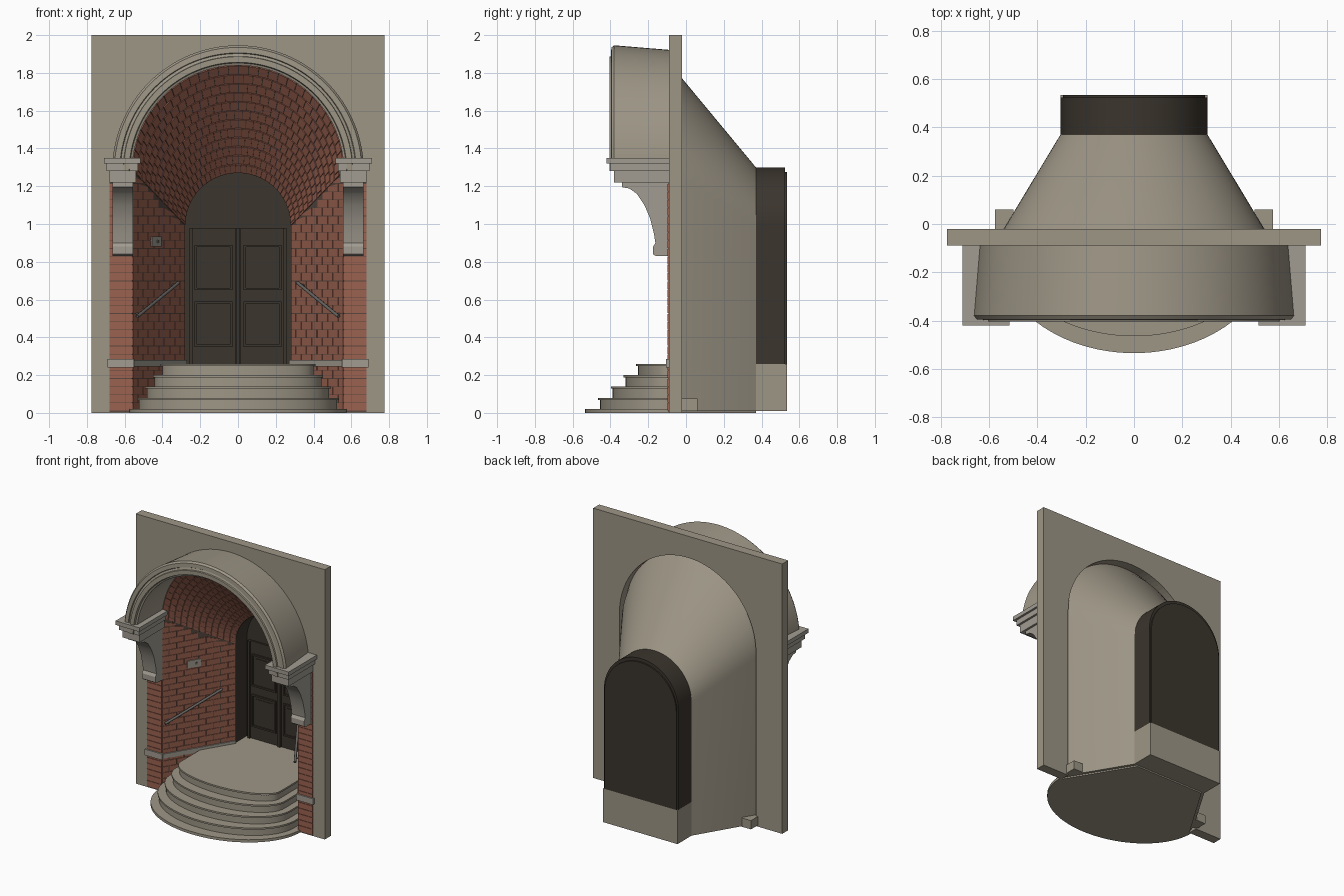
import bpy, bmesh
from math import sin, cos, pi, hypot

cube = bpy.data.objects.get("Cube")
if cube:
    bpy.data.objects.remove(cube, do_unlink=True)


def material(name, r, g, b):
    m = bpy.data.materials.new(name)
    m.use_nodes = True
    m.diffuse_color = (r, g, b, 1)
    m.node_tree.nodes["Principled BSDF"].inputs["Base Color"].default_value = (r, g, b, 1)
    return m


STONE = material("warm_stone", 0.34, 0.305, 0.24)
PALE = material("pale_stone", 0.36, 0.335, 0.285)
BRICK = material("red_brick", 0.33, 0.122, 0.08)
MORTAR = material("dark_mortar", 0.10, 0.065, 0.05)
WOOD = material("dark_wood", 0.043, 0.035, 0.026)
METAL = material("grey_metal", 0.13, 0.125, 0.115)


def finish(name, bm, mats, smooth=False):
    bmesh.ops.recalc_face_normals(bm, faces=bm.faces)
    me = bpy.data.meshes.new(name)
    bm.to_mesh(me)
    bm.free()
    for m in mats:
        me.materials.append(m)
    ob = bpy.data.objects.new(name, me)
    bpy.context.collection.objects.link(ob)
    if smooth:
        bpy.ops.object.select_all(action="DESELECT")
        ob.select_set(True)
        bpy.context.view_layer.objects.active = ob
        bpy.ops.object.shade_smooth_by_angle(angle=0.5)
    return ob


def sweep(name, sections, mats, smooth=False, painted=None):
    """Skin closed cross-sections in order and cap both ends."""
    bm = bmesh.new()
    rows = [[bm.verts.new(p) for p in s] for s in sections]
    n = len(rows[0])
    for a, b in zip(rows, rows[1:]):
        for i in range(n):
            j = (i + 1) % n
            f = bm.faces.new((a[i], a[j], b[j], b[i]))
            f.material_index = 1 if i == painted else 0
    bm.faces.new(rows[0])
    bm.faces.new(rows[-1])
    return finish(name, bm, mats, smooth)


def prism(name, pts, axis, lo, hi, mat, smooth=False):
    """Extrude a 2D outline along one axis."""
    def put(p, h):
        q = list(p)
        q.insert("xyz".index(axis), h)
        return q
    return sweep(name, [[put(p, h) for p in pts] for h in (lo, hi)], [mat], smooth)


def box(name, x0, x1, y0, y1, z0, z1, mat):
    return prism(name, [(x0, y0), (x1, y0), (x1, y1), (x0, y1)], "z", z0, z1, mat)


def arch(hw, spring, base, n=48):
    arc = [(hw * cos(pi * i / n), spring + hw * sin(pi * i / n)) for i in range(n + 1)]
    return [(hw, base)] + arc + [(-hw, base)]


# Shared niche dimensions: front and back of the tapering recess
FRONT, BACK = -0.09, 0.37
HW0, HW1, SP0, SP1 = 0.56, 0.28, 1.28, 0.99
SLOPE = (HW0 - HW1) / (BACK - FRONT)
LENGTH = hypot(HW0 - HW1, BACK - FRONT)
NX, NY = (BACK - FRONT) / LENGTH, (HW0 - HW1) / LENGTH

# Wall slab with arched opening
opening = arch(HW0, SP0, 0)
prism("wall_slab", [(0.775, 0), (0.775, 2), (-0.775, 2), (-0.775, 0)] + opening[::-1],
      "y", FRONT, -0.02, STONE)

# Tapering niche shell, lined with mortar on the inside
rings = [(0.54, 1.23, -0.02), (0.305, 0.995, BACK), (HW1, SP1, BACK), (HW0, SP0, FRONT)]
outlines = [[(x, y, z) for x, z in arch(hw, sp, 0.01)] for hw, sp, y in rings]
sweep("niche_shell", list(zip(*outlines)), [STONE, MORTAR], True, painted=2)


# Brick lining
def wall_point(side, u, z, off):
    return (side * (HW0 - u * (HW0 - HW1) - off * NX), FRONT + u * (BACK - FRONT) - off * NY, z)


def vault_point(u, ang, off):
    r = HW0 - u * (HW0 - HW1) - off
    return (r * cos(ang), FRONT + u * (BACK - FRONT), SP0 - u * (SP0 - SP1) + r * sin(ang))


def add_brick(bm, inner, outer):
    a, b = [[bm.verts.new(p) for p in q] for q in (inner, outer)]
    bm.faces.new(a)
    bm.faces.new(b)
    for i in range(4):
        j = (i + 1) % 4
        bm.faces.new((a[i], a[j], b[j], b[i]))


def courses(total, count, odd):
    """Running-bond spans along a course."""
    step = total / count
    for k in range(count + odd):
        lo, hi = (k - odd / 2) * step, (k + 1 - odd / 2) * step
        yield max(lo, 0), min(hi, total)


COURSE, JOINT, THICK = 0.043, 0.0035, 0.004
bm = bmesh.new()
for side in (-1, 1):
    for row in range(30):
        z0, z1 = row * COURSE + 0.012, (row + 1) * COURSE + 0.012 - JOINT
        for u0, u1 in courses(1, 5, row % 2):
            u1 -= 0.012
            tops = [min(z1, SP0 - u * (SP0 - SP1)) for u in (u0, u1)]
            if min(tops) <= z0 + 0.002:
                continue
            corners = [(u0, z0), (u1, z0), (u1, tops[1]), (u0, tops[0])]
            add_brick(bm, *[[wall_point(side, u, z, o) for u, z in corners] for o in (THICK, -0.001)])
finish("side_wall_bricks", bm, [BRICK])

bm = bmesh.new()
RINGS = 12
for ring in range(RINGS):
    u0, u1 = ring / RINGS, (ring + 1) / RINGS - 0.009
    for a0, a1 in courses(pi, 32, ring % 2):
        a1 -= 0.009
        corners = [(u0, a0), (u1, a0), (u1, a1), (u0, a1)]
        add_brick(bm, *[[vault_point(u, a, o) for u, a in corners] for o in (THICK, -0.001)])
finish("vault_bricks", bm, [BRICK])

# Projecting arch hood, a moulded profile (radius, y) swept round a half circle
hood = [(0.56, -0.09), (0.56, -0.385), (0.572, -0.39), (0.576, -0.405), (0.606, -0.405),
        (0.608, -0.395), (0.622, -0.39), (0.626, -0.397), (0.655, -0.395), (0.666, -0.38),
        (0.642, -0.09)]
sweep("arch_hood", [[(r * cos(pi * i / 64), y, SP0 + r * sin(pi * i / 64)) for r, y in hood]
                    for i in range(65)], [STONE], True)

# Corbel side profile (y, z)
corbel = [(-0.09, 1.22), (-0.34, 1.22), (-0.34, 1.195), (-0.30, 1.188), (-0.26, 1.16),
          (-0.22, 1.10), (-0.19, 1.03), (-0.17, 0.95), (-0.162, 0.90), (-0.174, 0.88),
          (-0.174, 0.84), (-0.16, 0.83), (-0.09, 0.83)]

for s, tag in ((1, "left"), (-1, "right")):
    def sbox(name, x0, x1, *rest):
        return box(tag + "_" + name, min(s * x0, s * x1), max(s * x0, s * x1), *rest)

    # Impost mouldings and corbel
    sbox("impost_top", 0.515, 0.71, -0.42, FRONT, 1.32, 1.35, PALE)
    sbox("impost_middle", 0.53, 0.695, -0.40, FRONT, 1.28, 1.32, PALE)
    sbox("impost_bottom", 0.54, 0.68, -0.38, FRONT, 1.22, 1.28, PALE)
    prism(tag + "_corbel", corbel, "x", s * 0.555, s * 0.665, PALE, True)

    # Brick pilaster with one brick per course, and its stone band
    sbox("pilaster_mortar", 0.561, 0.679, -0.093, FRONT, 0.005, 1.22, MORTAR)
    for row in range(28):
        z = row * COURSE + 0.012
        sbox("pilaster_brick", 0.56, 0.68, -0.097, FRONT, z, z + COURSE - JOINT, BRICK)
    sbox("pilaster_band", 0.55, 0.69, -0.107, FRONT, 0.24, 0.285, PALE)

    # Stone band along the niche wall
    sweep(tag + "_wall_band", [[wall_point(s, u, z, o) for z, o in
          ((0.245, 0), (0.245, 0.012), (0.28, 0.012), (0.28, 0))] for u in (0, 1)], [PALE])

    # Step end poking out behind the wall
    sbox("step_end", 0.50, 0.575, -0.03, 0.06, 0.01, 0.075, STONE)

    # Handrail with end brackets
    def tube(name, ends, radius):
        cu = bpy.data.curves.new(name, "CURVE")
        cu.dimensions = "3D"
        cu.bevel_depth, cu.bevel_resolution, cu.use_fill_caps = radius, 2, True
        sp = cu.splines.new("POLY")
        sp.points.add(len(ends) - 1)
        for pt, e in zip(sp.points, ends):
            pt.co = (*e, 1)
        cu.materials.append(METAL)
        bpy.context.collection.objects.link(bpy.data.objects.new(name, cu))
    rail = [(u, 0.51 + (u - 0.02) * 0.23) for u in (0.02, 0.8)]
    tube(tag + "_handrail", [wall_point(s, u, z, 0.025) for u, z in rail], 0.009)
    for u in (0.08, 0.74):
        z = 0.51 + (u - 0.02) * 0.23
        tube(tag + "_rail_bracket", [wall_point(s, u, z, o) for o in (0.0, 0.025)], 0.006)

    # Door leaf, outer post and panels
    sbox("door_leaf", 0.012, 0.25, 0.492, 0.51, 0.26, 0.98, WOOD)
    sbox("door_post", 0.24, 0.258, 0.48, 0.51, 0.26, 0.98, WOOD)
    for z0, z1 in ((0.35, 0.59), (0.65, 0.89)):
        for x0, x1, za, zb in ((0.03, 0.042, z0, z1), (0.218, 0.23, z0, z1),
                               (0.042, 0.218, z0, z0 + 0.012), (0.042, 0.218, z1 - 0.012, z1)):
            sbox("panel_moulding", x0, x1, 0.484, 0.495, za, zb, WOOD)
        sbox("door_panel", 0.06, 0.2, 0.488, 0.495, z0 + 0.03, z1 - 0.03, WOOD)

# Door case, back board and centre post
case = arch(0.305, 0.995, 0.26) + arch(0.28, 0.99, 0.26)[::-1]
prism("door_case", case, "y", BACK, 0.525, WOOD, True)
prism("door_back", arch(0.295, 0.98, 0.26), "y", 0.505, 0.535, WOOD, True)
box("door_centre_post", -0.01, 0.01, 0.478, 0.51, 0.26, 0.98, WOOD)
box("door_base", -0.305, 0.305, BACK, 0.535, 0.01, 0.26, STONE)

# Small wall plate with button on the right-hand niche wall
for name, u0, u1, z0, z1, off, mat in (("wall_plate", 0.34, 0.52, 0.88, 0.935, 0.01, PALE),
                                       ("plate_button", 0.44, 0.47, 0.9, 0.915, 0.014, METAL)):
    sweep(name, [[wall_point(-1, u, z, o) for z, o in ((z0, 0), (z0, off), (z1, off), (z1, 0))]
                 for u in (u0, u1)], [mat])


# Curved steps running back into the niche, each with a slim nosing
def step(name, a, b, z0, z1):
    pts = [(a * cos(pi * i / 48), FRONT - b * sin(pi * i / 48)) for i in range(49)]
    y = max(FRONT + (HW0 - a) / SLOPE, FRONT + 0.002)
    w = min(a, HW0)
    pts += [(-w, y), (-HW1, BACK), (HW1, BACK), (w, y)]
    prism(name, pts, "z", z0, z1, STONE, True)


step("base_step", 0.575, 0.445, 0, 0.02)
for k in range(4):
    a, b, z = 0.535 - 0.042 * k, 0.375 - 0.067 * k, 0.02 + 0.06 * k
    step("step_riser", a - 0.01, b - 0.01, z, z + 0.048)
    step("step_tread", a, b, z + 0.048, z + 0.06)
